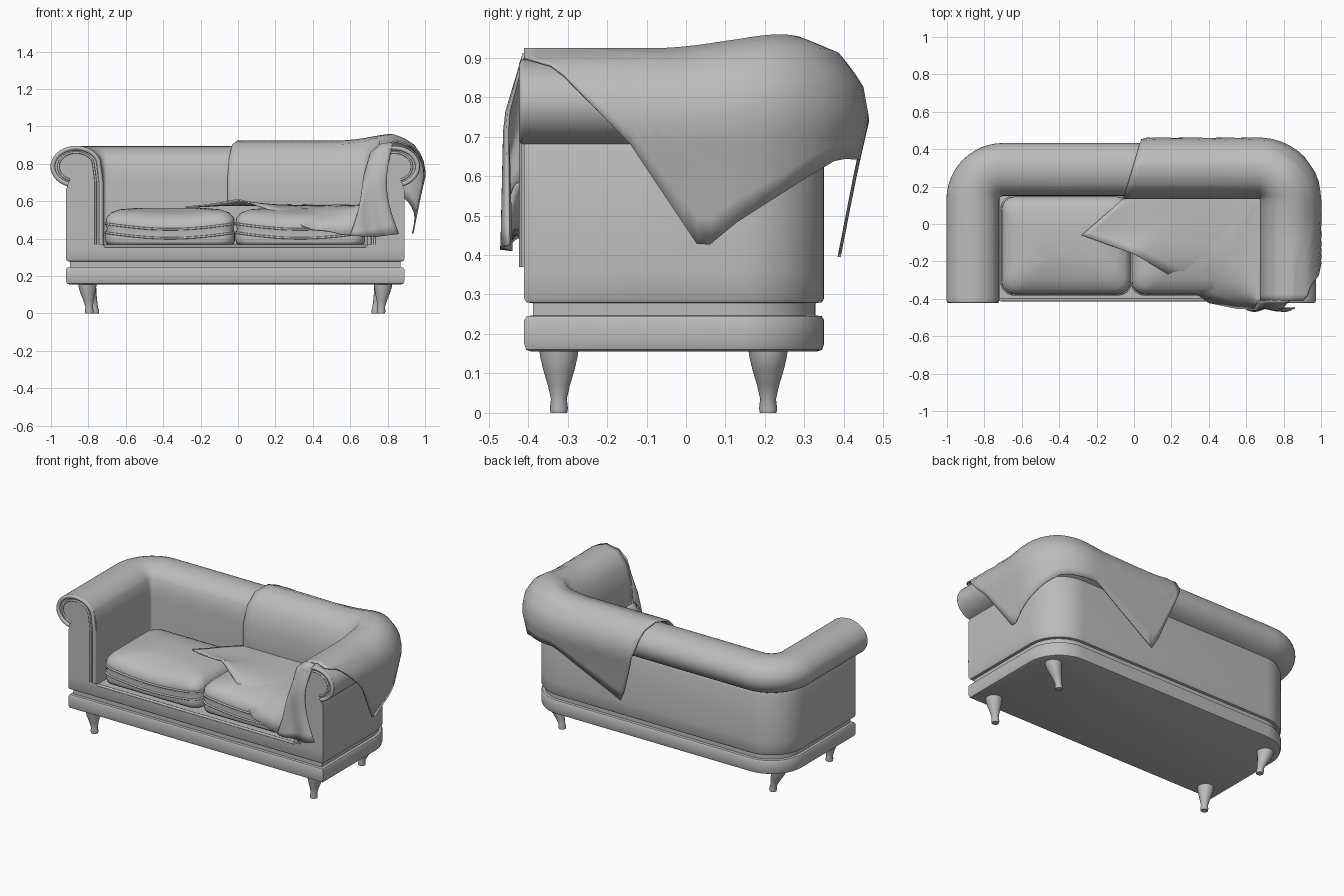
import bpy, bmesh
from math import sin, cos, pi, radians
from mathutils import Vector

cube = bpy.data.objects.get("Cube")
if cube:
    bpy.data.objects.remove(cube)

fabric = bpy.data.materials.new("grey_fabric")
fabric.use_nodes = True
GREY = (0.5, 0.5, 0.5, 1)
fabric.diffuse_color = GREY
fabric.node_tree.nodes["Principled BSDF"].inputs["Base Color"].default_value = GREY

CX, HALF, FRONT, BACK, R = -0.015, 0.905, -0.41, 0.35, 0.22


def loft(name, patches, closed=False, caps=False, angle=40):
    """Skin each list of rows with quads, all in one object."""
    bm = bmesh.new()
    for rows in patches:
        vs = [[bm.verts.new(p) for p in row] for row in rows]
        n = len(vs[0])
        for a, b in zip(vs, vs[1:]):
            for i in range(n if closed else n - 1):
                j = (i + 1) % n
                bm.faces.new((a[i], a[j], b[j], b[i]))
        if caps:
            bm.faces.new(vs[0][::-1])
            bm.faces.new(vs[-1])
    bmesh.ops.recalc_face_normals(bm, faces=bm.faces)
    me = bpy.data.meshes.new(name)
    bm.to_mesh(me)
    bm.free()
    ob = bpy.data.objects.new(name, me)
    bpy.context.collection.objects.link(ob)
    me.materials.append(fabric)
    bpy.ops.object.select_all(action='DESELECT')
    ob.select_set(True)
    bpy.context.view_layer.objects.active = ob
    bpy.ops.object.shade_smooth_by_angle(angle=radians(angle))
    return ob


def piping(name, pts, radius, cyclic=False):
    cu = bpy.data.curves.new(name, 'CURVE')
    cu.dimensions = '3D'
    cu.bevel_depth, cu.bevel_resolution = radius, 2
    sp = cu.splines.new('POLY')
    sp.points.add(len(pts) - 1)
    for q, p in zip(sp.points, pts):
        q.co = (*p, 1)
    sp.use_cyclic_u = cyclic
    ob = bpy.data.objects.new(name, cu)
    bpy.context.collection.objects.link(ob)
    cu.materials.append(fabric)


def keyed(keys, s):
    """Linear interpolation through (s, value...) keys."""
    for a, b in zip(keys, keys[1:]):
        if s <= b[0]:
            k = max(0, (s - a[0]) / (b[0] - a[0]))
            return [u + (v - u) * k for u, v in zip(a[1:], b[1:])]
    return list(keys[-1][1:])


# U-shaped path: position and outward normal at distance s from the left arm front
ARM = BACK - R - FRONT
ARC = R * pi / 2


def station(s):
    if s < ARM:
        return Vector((CX + HALF, FRONT + s, 0)), Vector((1, 0, 0))
    if s < ARM + ARC:
        a = (s - ARM) / R
        n = Vector((cos(a), sin(a), 0))
        return Vector((CX + HALF - R, BACK - R, 0)) + n * R, n
    return Vector((CX + HALF - R - (s - ARM - ARC), BACK, 0)), Vector((0, 1, 0))


half_path = [station(s) for s in [0, ARM / 2] + [ARM + ARC * i / 12 for i in range(13)]]
mirrored = [(Vector((2 * CX - p.x, p.y, 0)), Vector((-n.x, n.y, 0))) for p, n in half_path]
path = half_path + mirrored[::-1]


def outline(d, z):
    ring = [p + n * d + Vector((0, 0, z)) for p, n in path]
    ring[0].y -= d
    ring[-1].y -= d
    return ring


# Plinth, groove and seat frame
levels = [(-.02, .155), (-.005, .16), (0, .175), (0, .235), (-.006, .245), (-.022, .247),
          (-.022, .278), (-.006, .28), (0, .29), (0, .36)]
loft("base_frame", [[outline(d, z) for d, z in levels]], closed=True, caps=True)

# Rolled arms and back, one section swept along the U path
roll = [(-.055 + .138 * cos(radians(a)), .785 + .11 * sin(radians(a))) for a in range(160, -71, -10)]
section = [(-.2, .36), (-.2, .7), (-.198, .76)] + roll + [(0, .66), (0, .36)]
loft("arms_and_back", [[[p + n * d + Vector((0, 0, z)) for d, z in section] for p, n in path]],
     closed=True, caps=True, angle=50)

# Welt around each arm front, and along the seat edge
for side, name in ((1, "left"), (-1, "right")):
    for shrink, r in ((.012, .012), (.04, .006)):
        k = 1 - shrink / .13
        pts = [(-.2 + shrink, .37), (-.2 + shrink, .7)]
        pts += [(-.055 + .138 * k * cos(radians(a)), .785 + .11 * k * sin(radians(a)))
                for a in range(160, -71, -10)]
        piping(name + "_arm_welt", [(CX + side * (HALF + d), FRONT - .001, z) for d, z in pts], r)
piping("seat_welt", [(CX - .7, FRONT + .004, .36), (CX + .7, FRONT + .004, .36)], .008)


# Seat cushions
def cushion_ring(cx, inset, z, droop):
    hx, hy, r, ring = .346 - inset, .262 - inset, .07, []
    for q, (sx, sy) in enumerate(((1, 1), (-1, 1), (-1, -1), (1, -1))):
        for i in range(7):
            a = (q + i / 6) * pi / 2
            ring.append((sx * (hx - r) + r * cos(a), sy * (hy - r) + r * sin(a)))
        nx, ny = ((-1, 1), (-1, -1), (1, -1), (1, 1))[q]
        a0, b0 = ring[-1], (nx * (hx - r), ny * (hy - r))
        end = ((b0[0], a0[1]) if q % 2 == 0 else (a0[0], b0[1]))
        ring += [(a0[0] + (end[0] - a0[0]) * i / 8, a0[1] + (end[1] - a0[1]) * i / 8)
                 for i in range(1, 8)]
    return [Vector((cx + x, y - .115, z - droop * cos(x / hx * pi / 2) * max(0, -y / hy)))
            for x, y in ring]


layers = [(.03, .36, 0), (.006, .372, 0), (0, .39, .01), (0, .43, .03), (.008, .455, .03),
          (0, .475, .03), (.004, .51, .03), (.03, .54, .025), (.08, .557, .02), (.18, .565, 0)]
for cx, name in ((CX - .348, "right_cushion"), (CX + .348, "left_cushion")):
    loft(name, [[cushion_ring(cx, *l) for l in layers]], closed=True, caps=True, angle=60)
    for z in (.432, .48):
        piping(name + "_seam", cushion_ring(cx, 0, z, .03), .006, True)

# Turned legs whose feet curve inward
leg = [(0, .021, 1), (.012, .023, 1), (.035, .02, .9), (.07, .028, .6), (.11, .04, .2),
       (.14, .047, 0), (.16, .05, 0)]
for side, sname in ((1, "left"), (-1, "right")):
    for y, foot, fname in ((-.322, .01, "front"), (.208, .04, "back")):
        rows = [[(CX + side * (.79 - foot * bend) + r * cos(a * pi / 8), y + r * sin(a * pi / 8), z)
                 for a in range(16)] for z, r, bend in leg]
        loft(f"{fname}_{sname}_leg", [rows], closed=True, caps=True)

# Throw blanket: seat part, over the roll, hanging outside to a varying hem
hem = [(0, .90), (.08, .875), (.27, .68), (.45, .41), (.68, .6), (.75, .64), (.92, .64),
       (1.355, .39), (1.515, .8)]
front_edge = [(0, .66, -.455, .42), (.2, .55, -.45, .42), (.54, .4, -.42, .45),
              (.885, .22, -.29, .53), (1.2, 0, -.16, .61), (1.515, -.28, -.06, .57)]
drape = [(-.93, -.04), (-.9, .04), (-.83, .095), (-.75, .11), (-.62, .08), (-.39, .035)]
inner = [(-.213, .6), (-.213, .72), (-.185, .83), (-.13, .9)]
END = 1.515
rows = []
for i in range(46):
    s = END * i / 45
    p, n = station(s)
    ramp = max(0, (s - ARM - ARC) / (END - ARM - ARC))
    bump = max(0, 1 - abs(s - .68) / .35) ** 2 * (3 - 2 * max(0, 1 - abs(s - .68) / .35))
    bottom = keyed(hem, s)[0]
    over = list(inner)
    for k in range(11):
        z = .92 + (bottom - .92) * (k / 10) ** 1.4
        over.append((keyed(drape, -z - .01)[0], z))
    row = []
    for d, z in over:
        v = p + n * d
        v.x -= .3 * ramp * (.46 - v.y)
        v.z = z + .035 * bump * max(0, min(1, (z - .6) / .3))
        row.append(v)
    a, b = Vector((row[0].x, row[0].y, .578)), Vector(keyed(front_edge, s))
    seat = []
    for k in range(10, 0, -1):
        k /= 10
        q = a.lerp(b, k)
        q.z = a.z + (b.z - a.z) * k ** 5 + .006 * sin(9 * s + 5 * k) * k
        seat.append(q)
    rows.append(seat + [a] + row)

# Front fold of the blanket, falling over the arm front
top = [(0, .665, .6), (.25, .675, .74), (.5, .71, .86), (.75, .77, .91), (1, .83, .91)]
low = [(0, .6, .415), (.5, .74, .41), (1, .86, .425)]
fold = []
for i in range(13):
    u = i / 12
    (tx, tz), (lx, lz) = keyed(top, u), keyed(low, u)
    fold.append([(tx + (lx - tx) * k - .05 * u * sin(pi * k),
                  -.41 - .045 * min(1, 3 * k) - .012 * sin(10 * u) * k,
                  tz + (lz - tz) * k) for k in [j / 10 for j in range(11)]])
blanket = loft("throw_blanket", [rows, fold], angle=80)
thick = blanket.modifiers.new("thickness", 'SOLIDIFY')
thick.thickness, thick.offset = .008, 0
